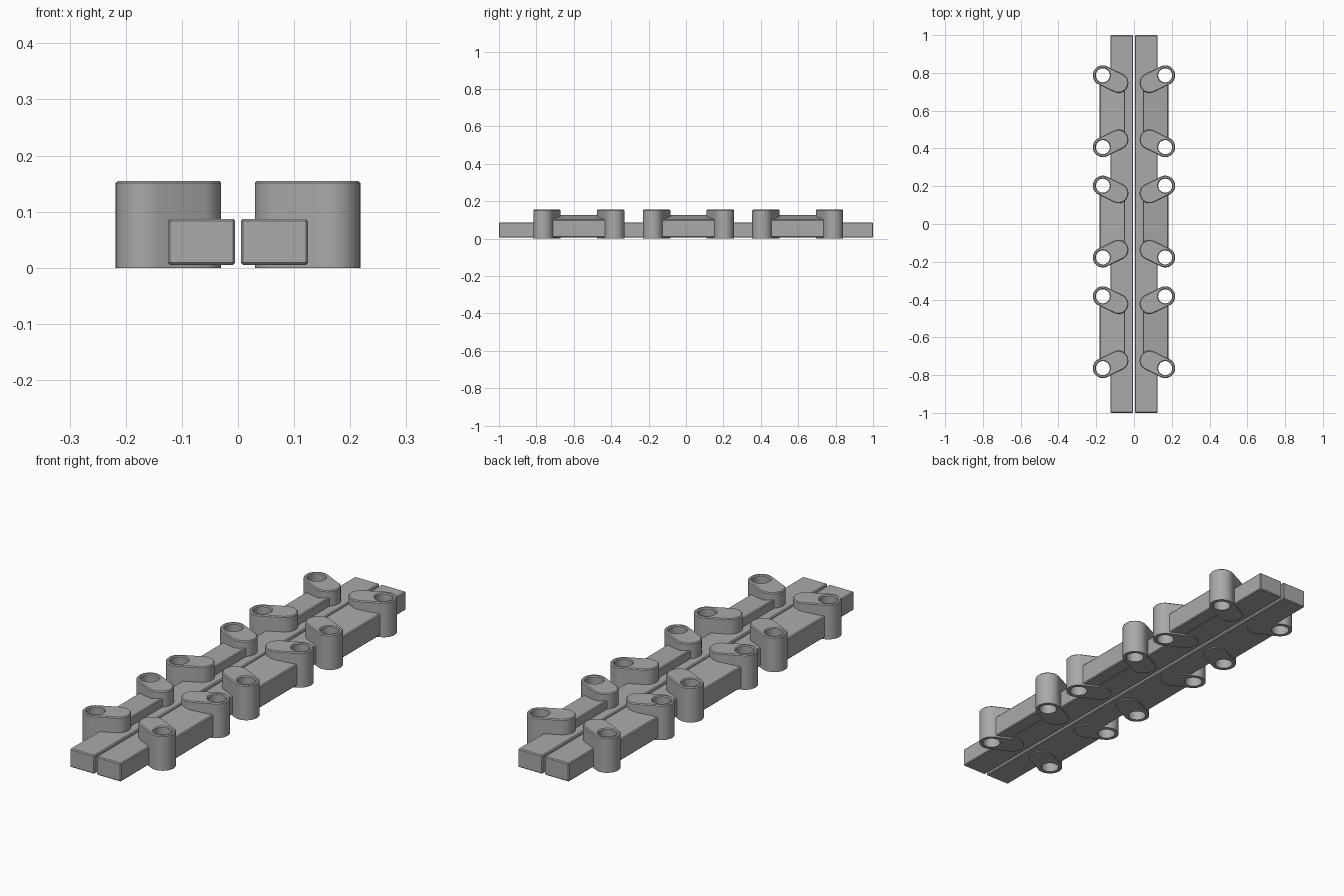
import bpy, bmesh, math
from mathutils import Vector

cube = bpy.data.objects.get("Cube")
if cube:
    bpy.data.objects.remove(cube, do_unlink=True)

grey = bpy.data.materials.new("plain grey")
grey.use_nodes = True
COLOUR = (0.4, 0.4, 0.4, 1)
grey.diffuse_color = COLOUR
grey.node_tree.nodes["Principled BSDF"].inputs["Base Color"].default_value = COLOUR

LUG_R, HOLE_R, LUG_H = 0.053, 0.037, 0.155
HALF_SPAN = 0.19
EDGE = 0.004


def finish(name, bm):
    """Make the object, mirrored across x = 0."""
    bmesh.ops.recalc_face_normals(bm, faces=bm.faces[:])
    mesh = bpy.data.meshes.new(name)
    bm.to_mesh(mesh)
    bm.free()
    mesh.materials.append(grey)
    ob = bpy.data.objects.new(name, mesh)
    bpy.context.collection.objects.link(ob)
    bpy.ops.object.select_all(action='DESELECT')
    ob.select_set(True)
    bpy.context.view_layer.objects.active = ob
    bpy.ops.object.shade_smooth_by_angle(angle=math.radians(30))
    mirror = ob.modifiers.new("mirror", 'MIRROR')
    mirror.use_clip = False
    mirror.use_mirror_merge = False
    return ob


def loop(bm, points):
    verts = [bm.verts.new((x, y, 0)) for x, y in points]
    return [bm.edges.new((v, verts[(i + 1) % len(verts)])) for i, v in enumerate(verts)]


def arc(centre, radius, start, sweep, n):
    return [(centre.x + radius * math.cos(start + sweep * i / n),
             centre.y + radius * math.sin(start + sweep * i / n)) for i in range(n + 1)]


def extrude_up(bm, height):
    base = bm.faces[:]
    new = bmesh.ops.extrude_face_region(bm, geom=base, use_keep_orig=True)["geom"]
    bmesh.ops.translate(bm, vec=(0, 0, height),
                        verts=[v for v in new if isinstance(v, bmesh.types.BMVert)])


def lug(name, y, side):
    """Slanted, round-ended lug with a through hole at its outer end."""
    outer = Vector((0.165, y + side * HALF_SPAN))
    inner = Vector((0.083, y + side * (HALF_SPAN - 0.04)))
    d = outer - inner
    a = math.atan2(d.y, d.x) - math.pi / 2
    bm = bmesh.new()
    edges = loop(bm, arc(outer, LUG_R, a, math.pi, 20) + arc(inner, LUG_R, a + math.pi, math.pi, 20))
    edges += loop(bm, arc(outer, HOLE_R, 0, math.tau, 32)[:-1])
    bmesh.ops.triangle_fill(bm, edges=edges, use_beauty=True)
    extrude_up(bm, LUG_H)
    bmesh.ops.recalc_face_normals(bm, faces=bm.faces[:])
    # chamfer both top rims
    rim = [e for e in bm.edges if min(v.co.z for v in e.verts) > LUG_H / 2
           and e.calc_face_angle(0) > 1]
    bmesh.ops.bevel(bm, geom=rim, offset=EDGE, segments=1, affect='EDGES')
    finish(name, bm)


def prism(name, profile, y0, y1):
    """Extrude an x-z profile along y with chamfered edges."""
    bm = bmesh.new()
    ends = [[bm.verts.new((x, y, z)) for x, z in profile] for y in (y0, y1)]
    for ring in ends:
        bm.faces.new(ring)
    n = len(profile)
    for i in range(n):
        j = (i + 1) % n
        bm.faces.new((ends[0][i], ends[0][j], ends[1][j], ends[1][i]))
    bmesh.ops.recalc_face_normals(bm, faces=bm.faces[:])
    bmesh.ops.bevel(bm, geom=bm.edges[:], offset=EDGE, segments=1, affect='EDGES')
    finish(name, bm)


# Long rails
prism("rail", [(0.005, 0.005), (0.125, 0.005), (0.125, 0.087), (0.005, 0.087)], -1, 1)

# Three stations of two lugs joined by a sloping pad
for label, y in (("front", -0.573), ("middle", 0.013), ("back", 0.597)):
    prism(label + "_pad", [(0.047, 0.007), (0.182, 0.007), (0.182, 0.102), (0.047, 0.126)],
          y - 0.147, y + 0.147)
    lug(label + "_lug_near", y, -1)
    lug(label + "_lug_far", y, 1)
